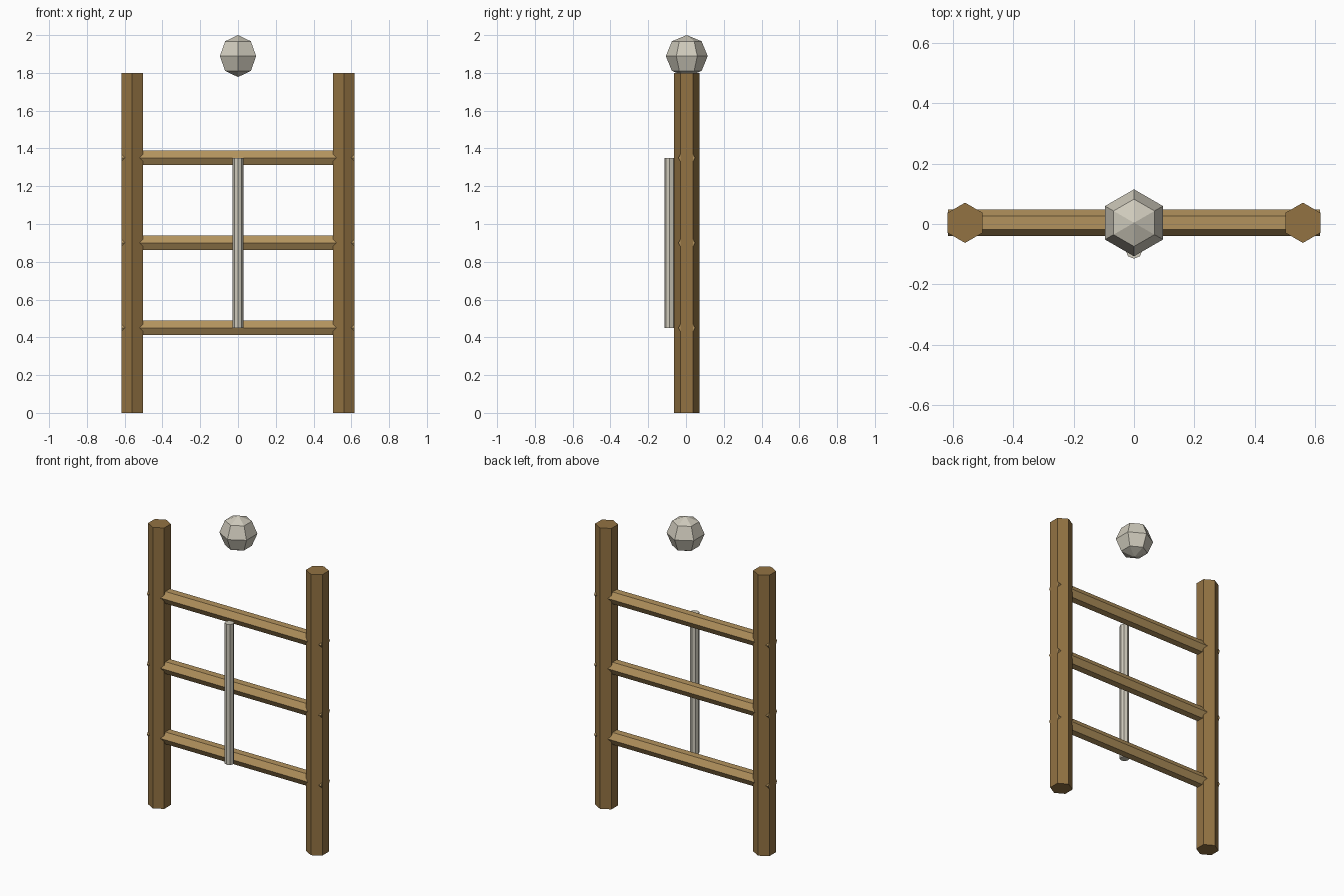
import bpy, bmesh, math
from mathutils import Matrix, Vector

if "Cube" in bpy.data.objects:
    bpy.data.objects.remove(bpy.data.objects["Cube"])

Y0 = 0.004  # depth offset of the frame


def material(name, rgb):
    m = bpy.data.materials.new(name)
    m.diffuse_color = (*rgb, 1)
    m.use_nodes = True
    m.node_tree.nodes["Principled BSDF"].inputs["Base Color"].default_value = m.diffuse_color
    return m


post_wood = material("dark_wood", (0.29, 0.17, 0.055))
rung_wood = material("light_wood", (0.45, 0.29, 0.11))
pale = material("pale_grey", (0.62, 0.59, 0.50))


def finish(name, bm, mat, loc):
    me = bpy.data.meshes.new(name)
    bm.to_mesh(me)
    bm.free()
    me.materials.append(mat)
    ob = bpy.data.objects.new(name, me)
    ob.location = loc
    bpy.context.collection.objects.link(ob)
    return ob


def prism(name, sides, radius, length, loc, mat, along_x=False):
    bm = bmesh.new()
    rot = Matrix.Rotation(math.pi / 2 if along_x else 0, 4, 'Y')
    bmesh.ops.create_cone(bm, cap_ends=True, segments=sides, radius1=radius,
                          radius2=radius, depth=length, matrix=rot)
    return finish(name, bm, mat, Vector(loc))


# Two hexagonal uprights
for side, label in ((-1, "left"), (1, "right")):
    prism(f"{label}_post", 6, 0.0667, 1.8, (side * 0.56, Y0, 0.9), post_wood)

# Three hexagonal rungs
for i in range(3):
    prism(f"rung_{i + 1}", 6, 0.0445, 1.234, (0, Y0, 0.45 * (i + 1)),
          rung_wood, along_x=True)

# Thin vertical rod hanging in front of the rungs
prism("front_rod", 8, 0.028, 0.9, (0, -0.087, 0.9), pale)

# Faceted ball above the frame
bm = bmesh.new()
bmesh.ops.create_uvsphere(bm, u_segments=6, v_segments=4, radius=0.111)
finish("top_ball", bm, pale, Vector((0, Y0, 1.889)))
